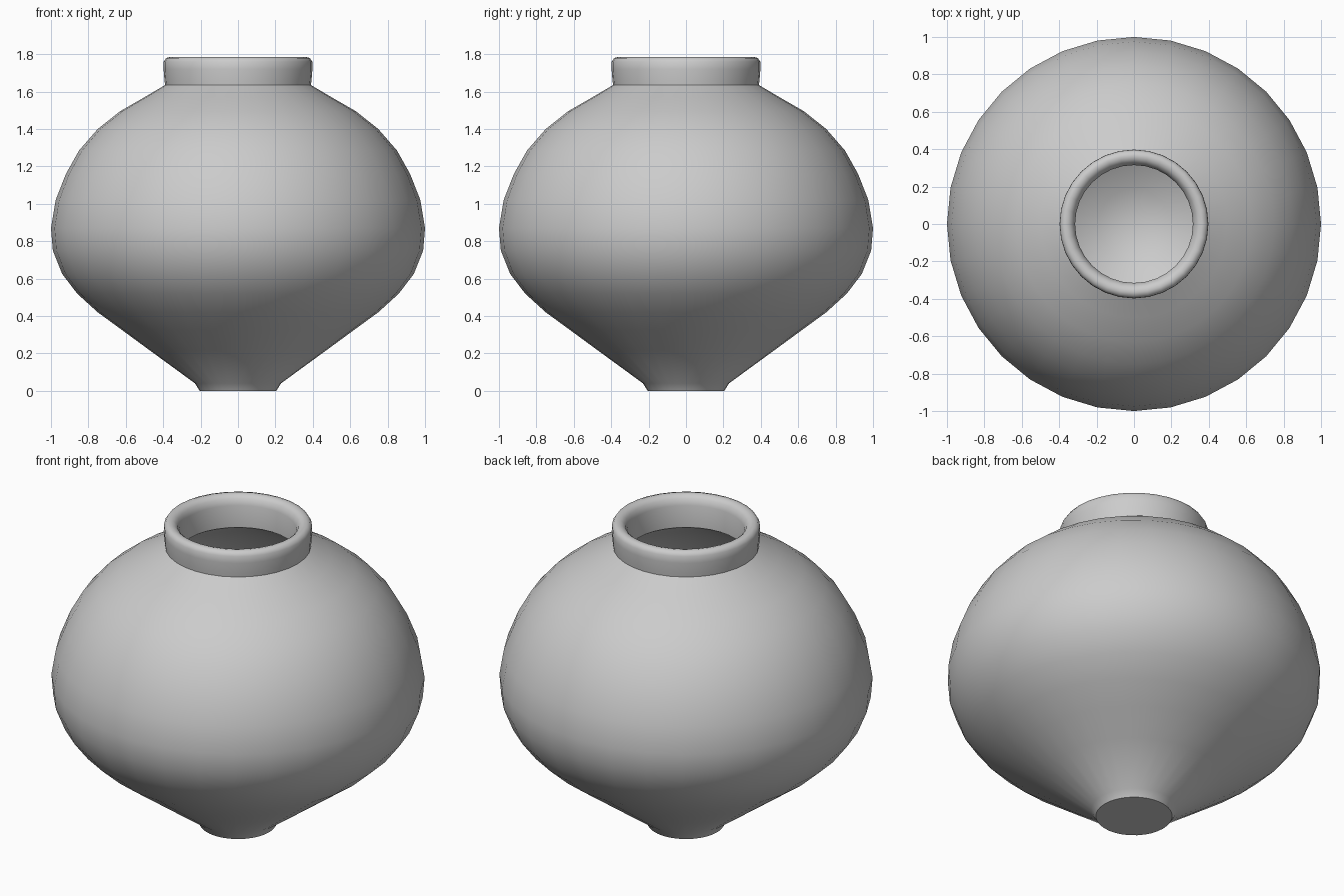
import bpy
import bmesh
import math

cube = bpy.data.objects.get("Cube")
if cube:
    bpy.data.objects.remove(cube, do_unlink=True)

SEGMENTS = 32

clay = bpy.data.materials.new("plain grey clay")
clay.use_nodes = True
grey = (0.6, 0.6, 0.6, 1)
clay.diffuse_color = grey
clay.node_tree.nodes["Principled BSDF"].inputs["Base Color"].default_value = grey

# Outer wall from foot to shoulder, as (radius, height)
outer = [(0.205, 0), (0.23, 0.04), (0.47, 0.215), (0.62, 0.325), (0.75, 0.42),
         (0.86, 0.52), (0.94, 0.625), (0.99, 0.75), (1, 0.87), (0.975, 1.02),
         (0.92, 1.16), (0.85, 1.285), (0.75, 1.4), (0.63, 1.495),
         (0.5, 1.57), (0.39, 1.635)]

# Upright neck with a rounded lip
neck = [(0.393, 1.66), (0.398, 1.72), (0.397, 1.76), (0.385, 1.779),
        (0.365, 1.785), (0.345, 1.78), (0.327, 1.765), (0.315, 1.73), (0.315, 1.6)]

# Hollow interior from shoulder down to the floor
inner = [(0.46, 1.51), (0.59, 1.43), (0.7, 1.34), (0.79, 1.24), (0.86, 1.12),
         (0.91, 1), (0.93, 0.87), (0.92, 0.77), (0.88, 0.66), (0.81, 0.57),
         (0.71, 0.48), (0.57, 0.38), (0.42, 0.27), (0.19, 0.1)]

# Revolve the closed wall profile around the vertical axis
profile = [(0, 0)] + outer + neck + inner + [(0, 0.08)]
bm = bmesh.new()
verts = [bm.verts.new((r, 0, z)) for r, z in profile]
edges = [bm.edges.new(pair) for pair in zip(verts, verts[1:])]
bmesh.ops.spin(bm, geom=verts + edges, cent=(0, 0, 0), axis=(0, 0, 1),
               angle=math.tau, steps=SEGMENTS, use_duplicate=False)
bmesh.ops.remove_doubles(bm, verts=bm.verts[:], dist=0.0005)
bmesh.ops.recalc_face_normals(bm, faces=bm.faces[:])

mesh = bpy.data.meshes.new("vase")
bm.to_mesh(mesh)
bm.free()
mesh.materials.append(clay)
vase = bpy.data.objects.new("vase", mesh)
bpy.context.collection.objects.link(vase)

# Smooth surface with a crisp foot and inner neck edge
bpy.context.view_layer.objects.active = vase
vase.select_set(True)
bpy.ops.object.shade_smooth_by_angle(angle=math.radians(50))
